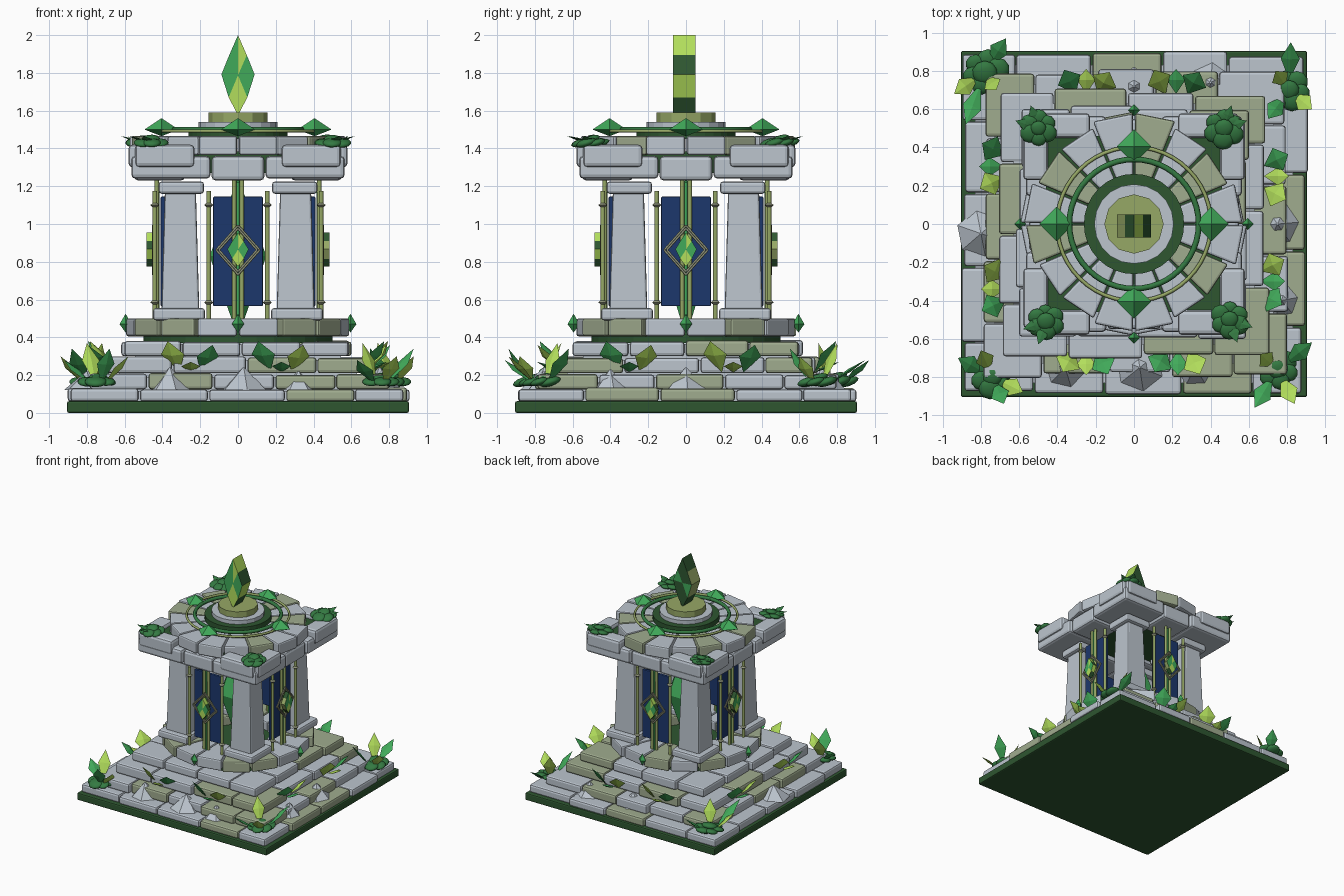
import bpy, bmesh, math, random
from mathutils import Matrix, Vector

if "Cube" in bpy.data.objects:
    bpy.data.objects.remove(bpy.data.objects["Cube"])

random.seed(7)
T = Matrix.Translation


def material(name, r, g, b):
    m = bpy.data.materials.new(name)
    m.diffuse_color = [(c / 255 / 12.92 if c < 11 else ((c / 255 + 0.055) / 1.055) ** 2.4) for c in (r, g, b)] + [1]
    m.use_nodes = True
    m.node_tree.nodes["Principled BSDF"].inputs["Base Color"].default_value = m.diffuse_color
    return m


STONE = material("stone grey", 188, 197, 206)
MOSS = material("mossy stone", 160, 172, 143)
DARK = material("dark green", 46, 86, 48)
LEAF = material("leaf green", 52, 122, 66)
GEM = material("gem green", 65, 170, 90)
OLIVE = material("olive metal", 150, 168, 102)
LIME = material("lime", 178, 222, 92)
BLUE = material("banner blue", 28, 55, 108)
BEAD = material("bead grey", 142, 147, 122)


def finish(name, bm, mats, matrix=None, smooth=False):
    bmesh.ops.recalc_face_normals(bm, faces=bm.faces[:])
    if matrix is not None:
        bm.transform(matrix)
    me = bpy.data.meshes.new(name)
    bm.to_mesh(me)
    bm.free()
    for m in (mats if isinstance(mats, list) else [mats]):
        me.materials.append(m)
    for p in me.polygons:
        p.use_smooth = smooth and len(p.vertices) < 5
    ob = bpy.data.objects.new(name, me)
    bpy.context.collection.objects.link(ob)
    return ob


def stone(name, x, y, z, mat, M=Matrix(), bevel=0.016, taper=1.0):
    """Bevelled block from (min, max) ranges."""
    bm = bmesh.new()
    bmesh.ops.create_cube(bm, size=1)
    for v in bm.verts:
        s = taper if v.co.z > 0 else 1
        v.co = Vector([(a + b) / 2 + c * (b - a) * f for (a, b), c, f in zip((x, y, z), v.co, (s, s, 1))])
    if bevel:
        bmesh.ops.bevel(bm, geom=bm.edges[:], offset=bevel, segments=2, profile=0.5, affect='EDGES')
    return finish(name, bm, mat, M)


def disc(name, r, z0, z1, mat, n=24, r2=None, M=Matrix(), smooth=False):
    bm = bmesh.new()
    bmesh.ops.create_cone(bm, cap_ends=True, segments=n, radius1=r, radius2=r if r2 is None else r2,
                          depth=z1 - z0, matrix=T((0, 0, (z0 + z1) / 2)))
    return finish(name, bm, mat, M, smooth)


def rod(name, a, b, r, mat, M=Matrix(), n=8):
    a, b = Vector(a), Vector(b)
    d = b - a
    return disc(name, r, 0, d.length, mat, n, None, M @ T(a) @ d.to_track_quat('Z', 'Y').to_matrix().to_4x4(), True)


def spindle(name, rx, ry, z0, zm, z1, mat, M=Matrix(), n=4):
    """Double pyramid used for gems and leaves."""
    bm = bmesh.new()
    ring = [bm.verts.new((rx * math.cos(2 * math.pi * i / n), ry * math.sin(2 * math.pi * i / n), zm)) for i in range(n)]
    lo, hi = bm.verts.new((0, 0, z0)), bm.verts.new((0, 0, z1))
    for i in range(n):
        bm.faces.new((ring[i], ring[(i + 1) % n], hi))
        bm.faces.new((ring[(i + 1) % n], ring[i], lo))
    return finish(name, bm, mat, M)


def hoop(name, R, r, z, mat, n=48, m=6):
    bm = bmesh.new()
    rings = [[bm.verts.new(((R + r * math.cos(b)) * math.cos(a), (R + r * math.cos(b)) * math.sin(a), z + r * math.sin(b)))
              for b in [2 * math.pi * j / m for j in range(m)]] for a in [2 * math.pi * i / n for i in range(n)]]
    for i in range(n):
        for j in range(m):
            p, q = rings[i], rings[(i + 1) % n]
            bm.faces.new((p[j], q[j], q[(j + 1) % m], p[(j + 1) % m]))
    return finish(name, bm, mat, smooth=True)


def wedge_ring(name, r0, r1, diagonal_r1, z0, z1, mossy, n=16):
    """Ring of arch stones with seams on the main axes."""
    for i in range(n):
        bm = bmesh.new()
        ro = (diagonal_r1 if i % 4 in (1, 2) else r1) + random.uniform(-0.01, 0.01)
        h = math.pi / n - 0.012
        prof = [(r0, -h), (ro, -h), (ro, h), (r0, h)]
        f = bm.faces.new([bm.verts.new((r * math.cos(a), r * math.sin(a), z0)) for r, a in prof])
        up = bmesh.ops.extrude_face_region(bm, geom=[f])['geom']
        bmesh.ops.translate(bm, vec=(0, 0, z1 - z0), verts=[v for v in up if isinstance(v, bmesh.types.BMVert)])
        bmesh.ops.recalc_face_normals(bm, faces=bm.faces[:])
        bmesh.ops.bevel(bm, geom=bm.edges[:], offset=0.012, segments=2, profile=0.5, affect='EDGES')
        finish(name, bm, MOSS if i in mossy else STONE, Matrix.Rotation((i + 0.5) * 2 * math.pi / n, 4, 'Z'))


def facet_crystal(name, w, z0, z1, y0, y1, M=Matrix()):
    """Flat diamond with a fan of coloured facets and coloured edge bands."""
    zm, h = (z0 + z1) / 2, (z1 - z0) / 2
    prof = [(0, 1), (.53, .5), (1, 0.02), (.56, -.55), (0, -1), (-.56, -.55), (-1, 0.02), (-.53, .5)]
    front, back, side = [0, 1, 1, 0, 0, 1, 1, 1], [2, 1, 2, 2, 2, 1, 2, 2], [0, 2, 0, 2, 2, 3, 3, 2]
    bm = bmesh.new()
    rows = [[bm.verts.new((px * w, y, zm + pz * h)) for px, pz in prof] for y in (y0, y1)]
    mids = [bm.verts.new((0, y, zm)) for y in (y0, y1)]
    for i in range(8):
        j = (i + 1) % 8
        for row, c, fan in zip(rows, mids, (front, back)):
            bm.faces.new((row[i], row[j], c)).material_index = fan[i]
        bm.faces.new((rows[0][i], rows[0][j], rows[1][j], rows[1][i])).material_index = side[i]
    return finish(name, bm, [LIME, GEM, DARK, OLIVE], M)


def leaf(base, tip, width, mat):
    """Flat pointed leaf with its broad face turned upward."""
    d = Vector(tip) - Vector(base)
    M = (T(base) @ Matrix.Rotation(math.atan2(d.y, d.x), 4, 'Z')
         @ Matrix.Rotation(math.atan2(math.hypot(d.x, d.y), d.z), 4, 'Y'))
    spindle("leaf", width * 0.1, width / 2, 0, d.length * 0.58, d.length, mat, M)


def bush(name, x, y, z, r):
    """Flattened lobes around a low centre."""
    for i in range(7):
        a = i * math.pi / 3 + x
        d = 0 if i == 6 else r * 0.6
        bm = bmesh.new()
        bmesh.ops.create_icosphere(bm, subdivisions=2, radius=r * random.uniform(0.45, 0.62))
        finish(name, bm, LEAF, T((x + d * math.cos(a), y + d * math.sin(a), z + (0.02 if i == 6 else 0)))
               @ Matrix.Rotation(0.3, 4, 'X') @ Matrix.Diagonal((1, 1, 0.4, 1)), True)


# base slab and four stepped courses; one letter per stone, one word per side (front, right, back, left)
stone("base_slab", (-.905, .905), (-.905, .905), (0, .062), DARK, bevel=0.01)
for half, z0, z1, plan in ((.89, .06, .13, "GGGM GMMG GGMG GGGG"), (.79, .125, .205, "GMGM MGMG GMGG MGMM"),
                           (.69, .21, .295, "GGM MGG MGM GMG"), (.605, .30, .38, "GGG GGM MGG GGG")):
    core = half - 0.06
    stone("step_core", (-core, core), (-core, core), (z0 - .02, z1 - .015), STONE, bevel=0)
    for k, word in enumerate(plan.split()):
        R = Matrix.Rotation(k * math.pi / 2, 4, 'Z')
        depth, count = 0.27, len(word)
        cuts = [-half + i * (2 * half - depth) / count + (random.uniform(-.03, .03) if 0 < i < count else 0)
                for i in range(count + 1)]
        for a, b, letter in zip(cuts, cuts[1:], word):
            out = half + random.uniform(-.02, .02)
            stone("step_stone", (a + .004, b - .004), (-out, -half + depth), (z0, z1 + random.uniform(-.006, .006)),
                  MOSS if letter == "M" else STONE, R)

# round floor and lower ring
disc("floor_disc", .50, .37, .425, DARK, 32)
wedge_ring("floor_ring_stone", .27, .585, .595, .405, .50, {1, 4, 6, 9, 10, 13, 14})
spindle("inner_crystal", .15, .15, .40, .83, 1.25, GEM, n=6)

# four identical sides: pillar, beam stones, banner, rods and gems
for k in range(4):
    R = Matrix.Rotation(k * math.pi / 2, 4, 'Z')
    stone("pillar_foot", (.175, .45), (-.45, -.175), (.49, .555), STONE, R)
    stone("pillar_shaft", (.205, .405), (-.405, -.205), (.545, 1.18), STONE, R, .012, .82)
    stone("pillar_cap", (.18, .42), (-.42, -.18), (1.16, 1.225), STONE, R)
    stone("corner_beam_stone", (.145, .565), (-.565, -.145), (1.24, 1.36), STONE, R, .022)
    stone("middle_beam_stone", (-.14, .14), (-.55, -.28), (1.23, 1.36), STONE, R, .022)
    for a in (.23, -.545):
        stone("upper_beam_stone", (a, a + .315), (-.58, -.45), (1.30, 1.42), STONE, R, .022)
    stone("banner", (-.132, .132), (-.41, -.385), (.565, 1.145), BLUE, R, .006)
    for s in (-1, 1):
        rod("side_rod", (s * .155, -.44, .49), (s * .155, -.44, 1.175), .012, OLIVE, R)
        rod("centre_rod", (s * .021, -.43, .41), (s * .021, -.43, 1.235), .012, OLIVE, R)
        for z in (.585, 1.10):
            spindle("rod_bead", .024, .024, z - .022, z, z + .022, BEAD, R @ T((s * .155, -.44, 0)), 8)
        for rr in (1, .88):
            for e in (-1, 1):
                rod("diamond_frame", (s * .115 * rr, -.45, .862), (0, -.45, .862 + e * .13 * rr), .006, BEAD, R, 6)
    rod("centre_seam", (0, -.425, .42), (0, -.425, 1.22), .009, GEM, R)
    facet_crystal("banner_gem", .056, .775, .955, -.485, -.45, R)
    spindle("floor_gem", .032, .032, .425, .47, .525, GEM, R @ T((0, -.595, 0)))
    spindle("roof_gem", .09, .09, 1.465, 1.50, 1.56, GEM, R @ T((0, -.405, 0)))

# roof plate, ring stones, hoops and finial
stone("roof_plate", (-.46, .46), (-.46, .46), (1.27, 1.385), DARK, bevel=0)
wedge_ring("roof_ring_stone", .22, .57, .54, 1.365, 1.465, {1, 3, 6, 8, 14})
hoop("green_hoop", .338, .015, 1.50, LEAF)
hoop("olive_hoop", .402, .010, 1.492, OLIVE)
disc("roof_green_disc", .262, 1.45, 1.507, DARK, 32)
disc("roof_stone_disc", .208, 1.49, 1.54, STONE, 20)
disc("finial_base", .155, 1.53, 1.59, OLIVE, 12)
facet_crystal("finial_crystal", .088, 1.575, 2.0, -.07, .05)

# loose rocks on the steps: x, y, radius, top
for x, y, r, h in ((-.80, -.05, .13, .22), (.75, 0, .12, .24), (.77, -.4, .10, .23), (-.36, -.75, .11, .24),
                   (.03, -.75, .13, .24), (.32, -.75, .10, .22), (0, .72, .11, .24), (.40, .74, .11, .23)):
    disc("loose_rock", r, .12, h, STONE, 6, 0.005, T((x, y, 0)) @ Matrix.Rotation(x * 5, 4, 'Z'))

# bushes on the roof corners with a few low leaves
for x, y, r in ((-.50, .50, .085), (.47, .50, .095), (-.46, -.51, .085), (.50, -.50, .09)):
    bush("roof_bush", x, y, 1.43, r)
    for dx, dy in ((1.2, .4), (.4, 1.2)):
        leaf((x, y, 1.43), (x + math.copysign(.1 * dx, x), y + math.copysign(.1 * dy, y), 1.465), .06, LEAF)

# bushes on the base corners, leaves reaching towards the given tips
for x, y, r, tips in ((-.78, .79, .11, ((-.67, .97), (-.94, .68), (-.88, .52), (-.72, .70))),
                      (.81, .70, .10, ((.82, .95), (.93, .60), (.70, .55), (.74, .80))),
                      (-.74, -.80, .10, ((-.92, -.70), (-.58, -.88), (-.68, -.94), (-.80, -.66))),
                      (.75, -.76, .10, ((.63, -.96), (.84, -.94), (.93, -.62), (.66, -.68)))):
    bush("base_bush", x, y, .165, r)
    for i, (tx, ty) in enumerate(tips):
        leaf((x + (tx - x) * .2, y + (ty - y) * .2, .15), (tx, ty, (.28, .30, .34, .37)[i]), .10, (GEM, LIME)[i % 2])

# leaf sprouts along the steps: broad leaves fanning outward
for n, (x, y) in enumerate(((-.25, .68), (.22, .68), (-.25, -.66), (.23, -.66), (.68, .25), (-.68, .30),
                            (-.67, -.34), (.66, -.30))):
    out = round(math.atan2(y, x) / (math.pi / 2)) * math.pi / 2
    for i, s in enumerate((-1.0, .9, 0)):
        bx, by = x - .06 * s * math.sin(out), y + .06 * s * math.cos(out)
        a, reach = out + s * .5, (.13, .14, .13)[i]
        leaf((bx, by, .215), (bx + reach * math.cos(a), by + reach * math.sin(a), (.38, .36, .27)[i]),
             (.14, .13, .10)[i], (LIME, GEM)[(i + n) % 2])
